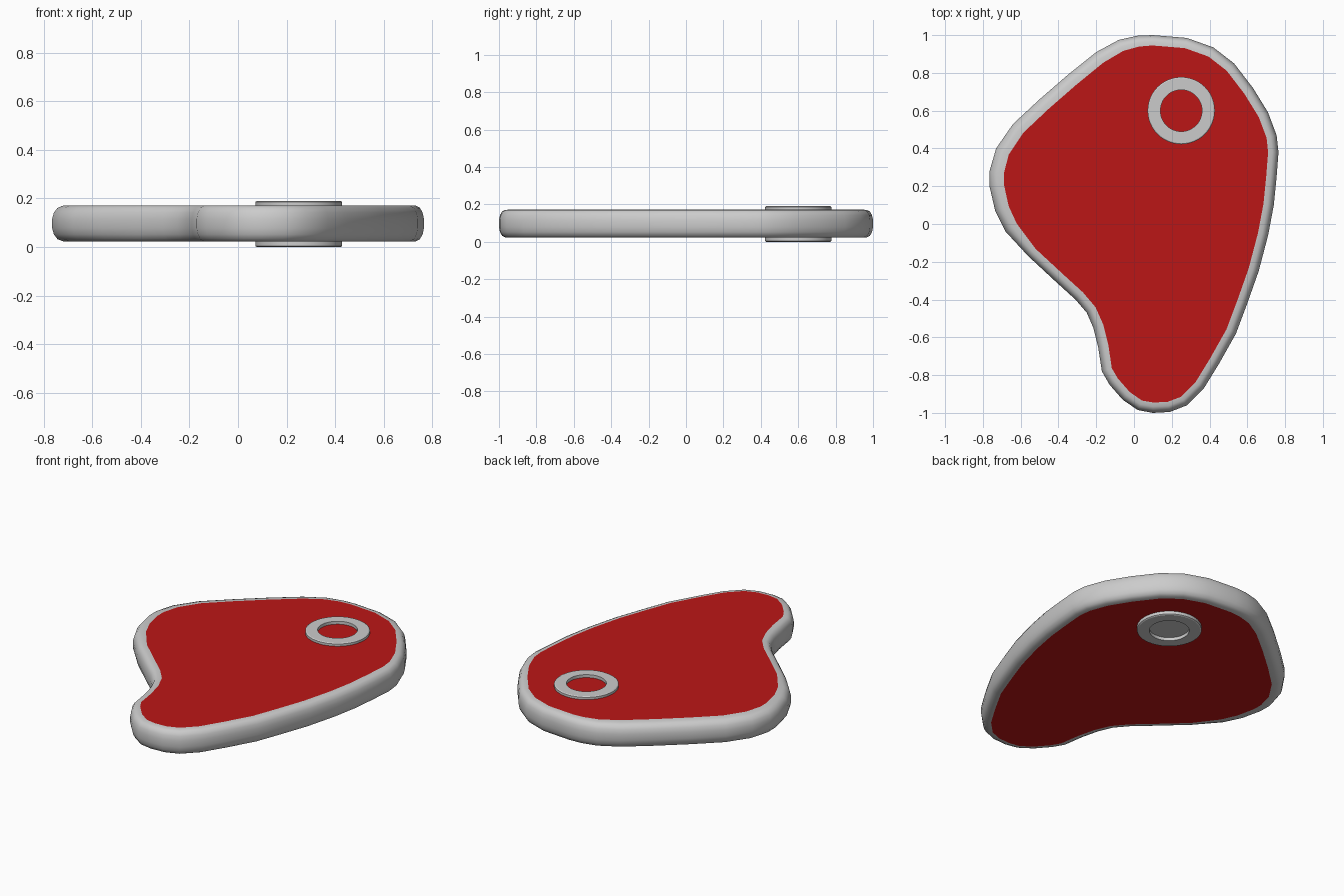
import bpy, bmesh, math
from mathutils import Vector

if "Cube" in bpy.data.objects:
    bpy.data.objects.remove(bpy.data.objects["Cube"])

OUTLINE = [(.10, 1.0), (.28, .985), (.42, .935), (.53, .85), (.63, .72), (.71, .59), (.755, .47),
           (.765, .38), (.755, .25), (.74, .10), (.71, -.06), (.66, -.25), (.60, -.42), (.54, -.58),
           (.45, -.74), (.37, -.87), (.28, -.96), (.19, -.995), (.10, -1.0), (.02, -.985),
           (-.06, -.93), (-.13, -.85), (-.17, -.78), (-.19, -.65), (-.215, -.55), (-.25, -.47),
           (-.31, -.40), (-.42, -.30), (-.56, -.17), (-.68, -.04), (-.735, .07), (-.765, .20),
           (-.765, .28), (-.73, .40), (-.64, .53), (-.50, .66), (-.35, .79), (-.20, .91),
           (-.08, .975), (.02, .997)]
MID, HALF = .097, .075


def finish(name, bm, angle=None):
    me = bpy.data.meshes.new(name)
    bm.to_mesh(me)
    bm.free()
    ob = bpy.data.objects.new(name, me)
    bpy.context.collection.objects.link(ob)
    if angle:
        bpy.ops.object.select_all(action='DESELECT')
        ob.select_set(True)
        bpy.context.view_layer.objects.active = ob
        bpy.ops.object.shade_smooth_by_angle(angle=math.radians(angle))
    return ob


def bridge(bm, a, b):
    n = len(a)
    for i in range(n):
        j = (i + 1) % n
        bm.faces.new((a[i], a[j], b[j], b[i]))


pts = [Vector(p) for p in OUTLINE]


def inset(f):
    """Outline moved inwards by a fraction of the rim width."""
    out = []
    for i, p in enumerate(pts):
        t = (pts[(i + 1) % len(pts)] - pts[i - 1]).normalized()
        n = Vector((-t.y, t.x))                      # outward normal, clockwise loop
        w = .055 + (.022 * max(0, -n.x) if p.y > -.1 else 0)
        out.append(p - n * w * f)
    return out


# Rounded fat rim
top = [(1, 1), (.6, .975), (.3, .86), (.1, .6), (0, .25)]
section = top + [(f, -h) for f, h in reversed(top)]
bm = bmesh.new()
loops = [[bm.verts.new((p.x, p.y, MID + HALF * h)) for p in inset(f)] for f, h in section]
for a, b in zip(loops, loops[1:]):
    bridge(bm, a, b)
bmesh.ops.recalc_face_normals(bm, faces=bm.faces)
if sum(f.normal.dot(f.calc_center_median() - Vector((0, 0, MID))) for f in bm.faces) < 0:
    bmesh.ops.reverse_faces(bm, faces=bm.faces)
finish("fat_rim", bm, 50)

# Red meat faces, flush with the rim
bm = bmesh.new()
for s in (1, -1):
    loop = [bm.verts.new((p.x, p.y, MID + HALF * s)) for p in inset(1)]
    face = bm.faces.new(loop)
    face.normal_update()
    if face.normal.z * s < 0:
        face.normal_flip()
bmesh.ops.triangulate(bm, faces=bm.faces)
meat = finish("meat", bm)
red = bpy.data.materials.new("meat_red")
red.diffuse_color = (.5, .008, .008, 1)
red.use_nodes = True
red.node_tree.nodes["Principled BSDF"].inputs["Base Color"].default_value = red.diffuse_color
meat.data.materials.append(red)

# Bone: raised ring with recessed marrow, the same on both sides
half = [(.11, .076), (.11, .095), (.172, .095), (.178, .091)]
profile = half + [(r, -z) for r, z in reversed(half)]
bm = bmesh.new()
N = 48
rings = [[bm.verts.new((.25 + r * math.cos(2 * math.pi * k / N),
                        .60 + r * math.sin(2 * math.pi * k / N), .095 + z))
          for k in range(N)] for r, z in profile]
for a, b in zip(rings, rings[1:]):
    bridge(bm, a, b)
bm.faces.new(rings[0])
bm.faces.new(rings[-1])
bmesh.ops.recalc_face_normals(bm, faces=bm.faces)
finish("bone", bm, 30)
